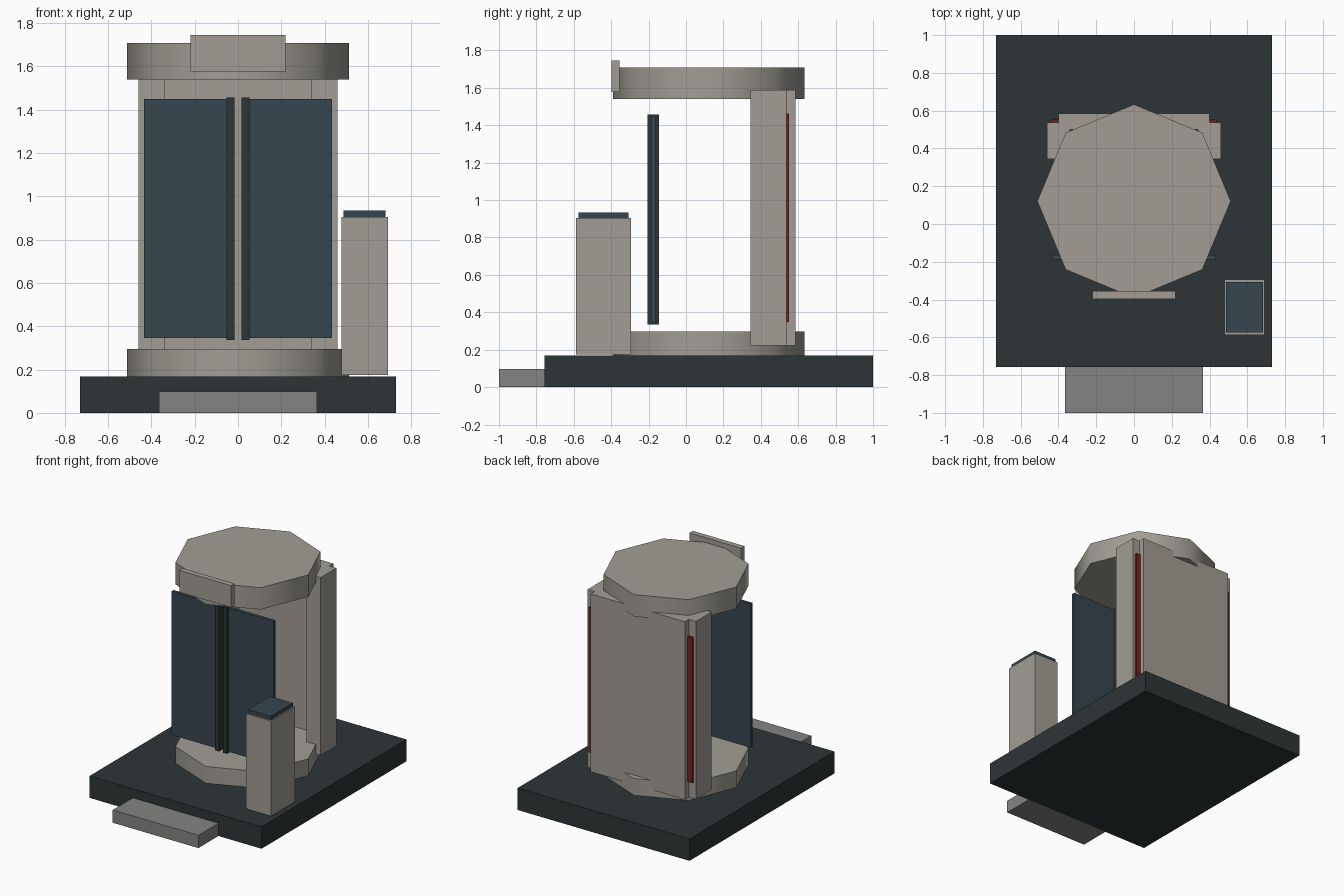
import bpy, math

if "Cube" in bpy.data.objects:
    bpy.data.objects.remove(bpy.data.objects["Cube"])


def material(name, rgb):
    m = bpy.data.materials.new(name)
    m.diffuse_color = (*rgb, 1)
    m.use_nodes = True
    m.node_tree.nodes["Principled BSDF"].inputs["Base Color"].default_value = m.diffuse_color
    return m


STONE = material("warm_stone", (0.36, 0.34, 0.30))
STEP = material("step_grey", (0.23, 0.23, 0.22))
DARK = material("dark_metal", (0.027, 0.035, 0.038))
GLASS = material("dark_glass", (0.038, 0.062, 0.08))
RED = material("red_light", (0.18, 0.014, 0.014))


def box(name, x, y, z, mat):
    """Box from (min, max) ranges on each axis."""
    bpy.ops.mesh.primitive_cube_add(size=1)
    o = bpy.context.object
    o.name = name
    o.location = [(a + b) / 2 for a, b in (x, y, z)]
    o.scale = [b - a for a, b in (x, y, z)]
    bpy.ops.object.transform_apply(location=True, rotation=False, scale=True)
    o.data.materials.append(mat)
    return o


def mirrored_box(name, x, y, z, mat):
    """Box on +x plus its twin on -x."""
    box("right_" + name, x, y, z, mat)
    box("left_" + name, (-x[1], -x[0]), y, z, mat)


def octagon(name, z, mat):
    """Eight-sided disc with smooth sides and sharp caps."""
    bpy.ops.mesh.primitive_cylinder_add(
        vertices=8, radius=0.512, depth=z[1] - z[0],
        location=(0, 0.121, (z[0] + z[1]) / 2))
    o = bpy.context.object
    o.name = name
    o.data.materials.append(mat)
    bpy.ops.object.shade_smooth_by_angle(angle=math.radians(50))


# Platform and entry step
box("platform", (-0.73, 0.73), (-0.757, 1.0), (0, 0.168), DARK)
box("entry_step", (-0.364, 0.364), (-1.0, -0.757), (0, 0.098), STEP)

# Floor and roof discs, sign plate
octagon("floor_disc", (0.168, 0.296), STONE)
octagon("roof_disc", (1.54, 1.708), STONE)
box("sign_plate", (-0.22, 0.22), (-0.397, -0.355), (1.577, 1.745), STONE)

# Back shell: rear wall, side wings and red light strips in the corners
box("rear_wall", (-0.40, 0.40), (0.50, 0.585), (0.223, 1.588), STONE)
mirrored_box("side_wing", (0.34, 0.46), (0.345, 0.537), (0.223, 1.588), STONE)
mirrored_box("light_strip", (0.39, 0.44), (0.532, 0.552), (0.348, 1.463), RED)

# Sliding doors with dark inner edge rails
mirrored_box("door_panel", (0.035, 0.433), (-0.187, -0.163), (0.345, 1.448), GLASS)
mirrored_box("door_rail", (0.017, 0.052), (-0.206, -0.144), (0.336, 1.457), DARK)

# Control post
box("control_post", (0.478, 0.692), (-0.587, -0.295), (0.174, 0.905), STONE)
box("control_screen", (0.488, 0.682), (-0.575, -0.307), (0.905, 0.934), GLASS)
